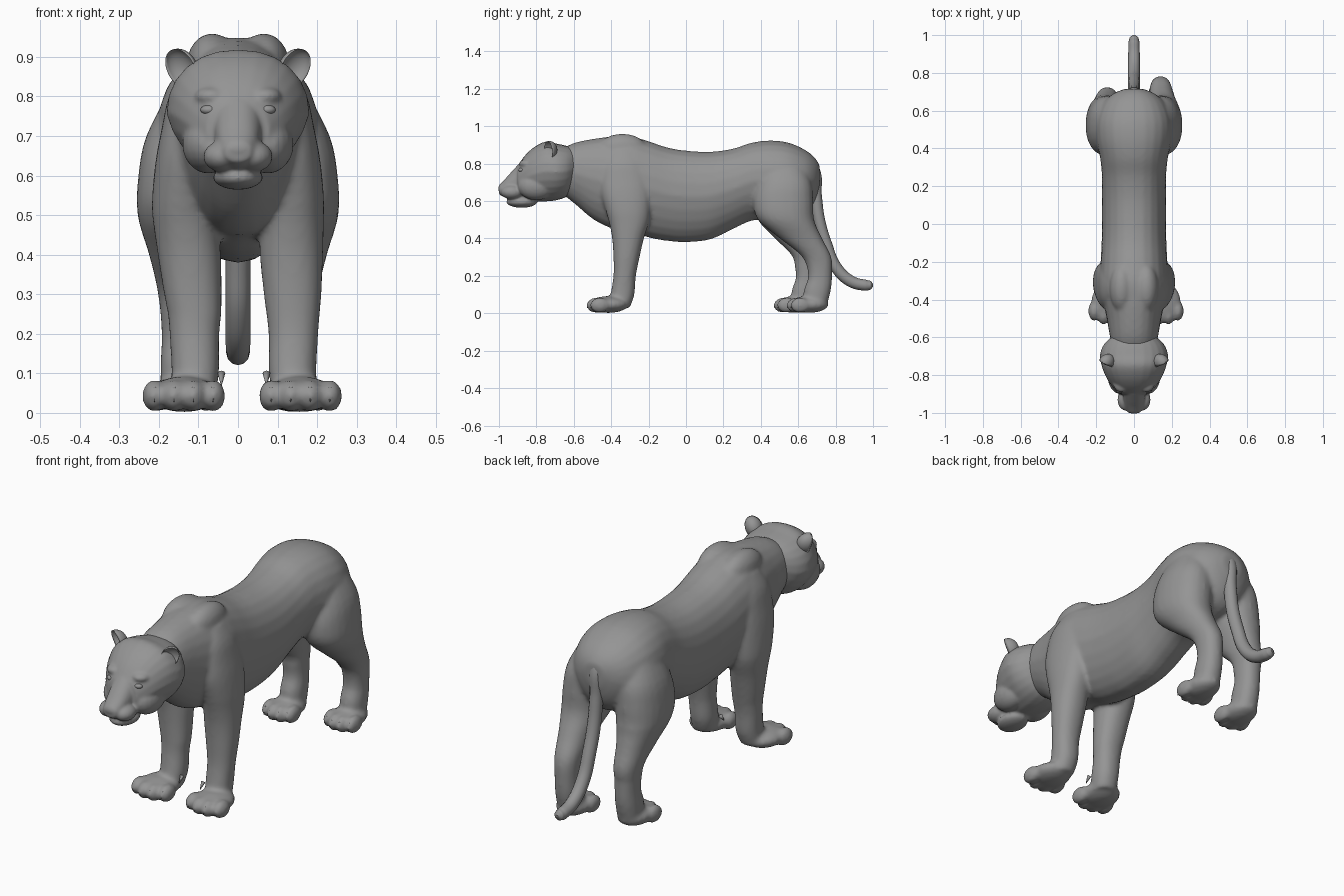
import bpy, bmesh, math
from mathutils import Vector, Matrix

cube = bpy.data.objects.get("Cube")
if cube:
    bpy.data.objects.remove(cube)

grey = bpy.data.materials.new("warm_grey")
grey.use_nodes = True
grey.diffuse_color = (0.3, 0.3, 0.3, 1)
bsdf = grey.node_tree.nodes["Principled BSDF"]
bsdf.inputs["Base Color"].default_value = (0.3, 0.3, 0.3, 1)
bsdf.inputs["Roughness"].default_value = 0.7


def spline(rows, steps=4):
    """Smoothly fill in rows between the given cross-sections."""
    v = [Vector(r) for r in rows]
    v = [v[0]] + v + [v[-1]]
    out = []
    for a, b, c, d in zip(v, v[1:], v[2:], v[3:]):
        for i in range(steps):
            t = i / steps
            out.append(0.5 * (2 * b + (c - a) * t + (2 * a - 5 * b + 4 * c - d) * t * t
                              + (3 * b - a - 3 * c + d) * t ** 3))
    return out + [v[-1]]


def skin(bm, rings):
    """Bridge closed rings of points and cap both ends."""
    rings = [[bm.verts.new(p) for p in ring] for ring in rings]
    for r, s in zip(rings, rings[1:]):
        for i in range(len(r)):
            j = (i + 1) % len(r)
            bm.faces.new((r[i], r[j], s[j], s[i]))
    bm.faces.new(rings[0][::-1])
    bm.faces.new(rings[-1])


def oval(n=24, power=0.9):
    for i in range(n):
        c, s = math.cos(math.tau * i / n), math.sin(math.tau * i / n)
        yield (math.copysign(abs(c) ** power, c), math.copysign(abs(s) ** power, s))


def loft_y(bm, rows, taper=0.2):
    """Rows: y, bottom, top, half width. The underside narrows by the taper."""
    skin(bm, [[(c * w * (1 - taper * max(0, -s)), y, (lo + hi) / 2 + s * (hi - lo) / 2)
               for c, s in oval()] for y, lo, hi, w in spline(rows)])


def loft_z(bm, rows, side, lean=(0, 0)):
    """Rows: z, centre x, centre y, half width, half depth. Lean moves the lower leg."""
    rings = []
    for z, x, y, w, d in spline(rows):
        k = min(1, max(0, (0.5 - z) / 0.25))
        rings.append([(side * x + k * lean[0] + c * w, y + k * lean[1] + s * d, z)
                      for c, s in oval()])
    skin(bm, rings)


def blob(bm, centre, radii):
    bmesh.ops.create_uvsphere(bm, u_segments=20, v_segments=12, radius=1,
                              matrix=Matrix.Translation(centre) @ Matrix.Diagonal((*radii, 1)))


def finish(name, bm, voxel=0, smooth=0):
    bmesh.ops.recalc_face_normals(bm, faces=bm.faces)
    mesh = bpy.data.meshes.new(name)
    bm.to_mesh(mesh)
    bm.free()
    mesh.materials.append(grey)
    for p in mesh.polygons:
        p.use_smooth = True
    ob = bpy.data.objects.new(name, mesh)
    bpy.context.collection.objects.link(ob)
    if voxel:
        m = ob.modifiers.new("fuse", "REMESH")
        m.mode, m.voxel_size, m.use_smooth_shade = "VOXEL", voxel, True
        m = ob.modifiers.new("soften", "SMOOTH")
        m.factor, m.iterations = 0.5, smooth


body = bmesh.new()
claws = bmesh.new()

# Torso and neck
loft_y(body, [
    (-0.68, 0.65, 0.87, 0.11), (-0.60, 0.59, 0.91, 0.127), (-0.50, 0.505, 0.932, 0.145),
    (-0.40, 0.455, 0.945, 0.165), (-0.30, 0.44, 0.948, 0.18), (-0.20, 0.405, 0.92, 0.177),
    (-0.10, 0.387, 0.887, 0.172), (0.0, 0.38, 0.87, 0.17), (0.13, 0.395, 0.864, 0.17),
    (0.25, 0.45, 0.88, 0.17), (0.35, 0.495, 0.912, 0.18), (0.45, 0.50, 0.924, 0.20),
    (0.55, 0.51, 0.912, 0.20), (0.64, 0.54, 0.872, 0.165), (0.69, 0.60, 0.83, 0.11),
    (0.715, 0.68, 0.79, 0.05)])


# Paws with four toes and claws
def paw(x, tip, size):
    blob(body, (x, tip + 0.115, 0.047), (0.086 * size, 0.108, 0.045))
    for k in (-1.5, -0.5, 0.5, 1.5):
        tx, ty = x + k * 0.047 * size, tip + (0.02 if abs(k) > 1 else 0)
        blob(body, (tx, ty + 0.05, 0.043), (0.03 * size, 0.053, 0.041))
        bmesh.ops.create_cone(claws, cap_ends=True, segments=8, radius1=0.005, radius2=0.001,
                              depth=0.038, matrix=Matrix.Translation((tx, ty + 0.007, 0.046))
                              @ Matrix.Rotation(math.radians(160), 4, "X"))


front_leg = [
    (0.87, 0.09, -0.33, 0.05, 0.08), (0.80, 0.10, -0.33, 0.075, 0.12),
    (0.72, 0.115, -0.325, 0.078, 0.135), (0.64, 0.128, -0.32, 0.08, 0.135),
    (0.55, 0.135, -0.31, 0.082, 0.12), (0.48, 0.136, -0.305, 0.081, 0.105),
    (0.40, 0.135, -0.31, 0.08, 0.085), (0.30, 0.138, -0.318, 0.073, 0.07),
    (0.20, 0.14, -0.328, 0.063, 0.06), (0.10, 0.138, -0.34, 0.06, 0.064),
    (0.03, 0.145, -0.36, 0.055, 0.06)]
hind_leg = [
    (0.82, 0.09, 0.52, 0.08, 0.10), (0.70, 0.125, 0.525, 0.107, 0.145),
    (0.60, 0.14, 0.52, 0.112, 0.16), (0.50, 0.148, 0.535, 0.106, 0.15),
    (0.40, 0.147, 0.615, 0.078, 0.113), (0.30, 0.142, 0.70, 0.06, 0.077),
    (0.20, 0.14, 0.717, 0.053, 0.064), (0.12, 0.14, 0.702, 0.056, 0.072),
    (0.03, 0.14, 0.69, 0.055, 0.06)]

# The right legs stand slightly inward in front and forward behind
loft_z(body, front_leg, 1)
loft_z(body, front_leg, -1, (0.03, 0))
loft_z(body, hind_leg, 1)
loft_z(body, hind_leg, -1, (0, -0.065))
paw(0.158, -0.53, 1.05)
paw(-0.137, -0.53, 1.05)
paw(0.142, 0.54, 0.88)
paw(-0.142, 0.47, 0.88)

# Shoulder blades
for side in (1, -1):
    blob(body, (side * 0.065, -0.34, 0.88), (0.065, 0.13, 0.08))

# Dew claws on the inner wrists
for x in (0.072, -0.042):
    bmesh.ops.create_cone(claws, cap_ends=True, segments=8, radius1=0.01, radius2=0.001,
                          depth=0.04, matrix=Matrix.Translation((x, -0.385, 0.085))
                          @ Matrix.Rotation(math.radians(140), 4, "X"))
finish("body_and_legs", body, 0.01, 7)
finish("claws", claws)

# Head: skull, muzzle, cheeks, brows, nose and jaw
head = bmesh.new()
loft_y(head, [
    (-0.59, 0.67, 0.88, 0.11), (-0.635, 0.625, 0.895, 0.158), (-0.69, 0.605, 0.907, 0.18),
    (-0.75, 0.598, 0.918, 0.172), (-0.81, 0.60, 0.89, 0.148), (-0.86, 0.605, 0.845, 0.117),
    (-0.90, 0.62, 0.79, 0.08)])
loft_y(head, [
    (-0.80, 0.60, 0.86, 0.07), (-0.88, 0.61, 0.81, 0.064), (-0.93, 0.61, 0.76, 0.056),
    (-0.97, 0.62, 0.715, 0.047), (-1.0, 0.635, 0.685, 0.032)], 0)
blob(head, (0, -0.982, 0.667), (0.043, 0.023, 0.022))
blob(head, (0, -0.878, 0.596), (0.064, 0.083, 0.032))
for side in (1, -1):
    blob(head, (side * 0.040, -0.93, 0.648), (0.048, 0.06, 0.039))
    blob(head, (side * 0.075, -0.80, 0.68), (0.066, 0.10, 0.075))
    blob(head, (side * 0.066, -0.842, 0.80), (0.045, 0.05, 0.026))
finish("head", head, 0.006, 9)

# Eyes and cupped ears
for side, label in ((1, "left"), (-1, "right")):
    eye = bmesh.new()
    blob(eye, (side * 0.072, -0.878, 0.766), (0.023, 0.018, 0.013))
    finish(label + "_eye", eye)
    ear = bmesh.new()
    bmesh.ops.create_uvsphere(ear, u_segments=20, v_segments=14, radius=1)
    for v in ear.verts:
        if v.co.y < -0.01:
            v.co.y *= -0.65
    bmesh.ops.transform(ear, verts=ear.verts, matrix=Matrix.Translation((side * 0.145, -0.735, 0.87))
                        @ Matrix.Rotation(side * math.radians(28), 4, "Y")
                        @ Matrix.Rotation(side * math.radians(32), 4, "Z")
                        @ Matrix.Diagonal((0.04, 0.05, 0.053, 1)))
    finish(label + "_ear", ear)

# Tail
curve = bpy.data.curves.new("tail", "CURVE")
curve.dimensions, curve.bevel_depth, curve.bevel_resolution = "3D", 0.031, 4
curve.use_fill_caps, curve.resolution_u = True, 6
path = [(0.63, 0.82, 1.2), (0.68, 0.765, 1.15), (0.695, 0.63, 1), (0.712, 0.50, 1), (0.75, 0.37, 1),
        (0.80, 0.25, 1), (0.88, 0.172, 1), (0.96, 0.15, 0.95), (0.988, 0.15, 0.75), (1.0, 0.15, 0.2)]
line = curve.splines.new("BEZIER")
line.bezier_points.add(len(path) - 1)
for p, (y, z, r) in zip(line.bezier_points, path):
    p.co, p.radius = (0, y, z), r
    p.handle_left_type = p.handle_right_type = "AUTO"
curve.materials.append(grey)
tail = bpy.data.objects.new("tail", curve)
bpy.context.collection.objects.link(tail)
